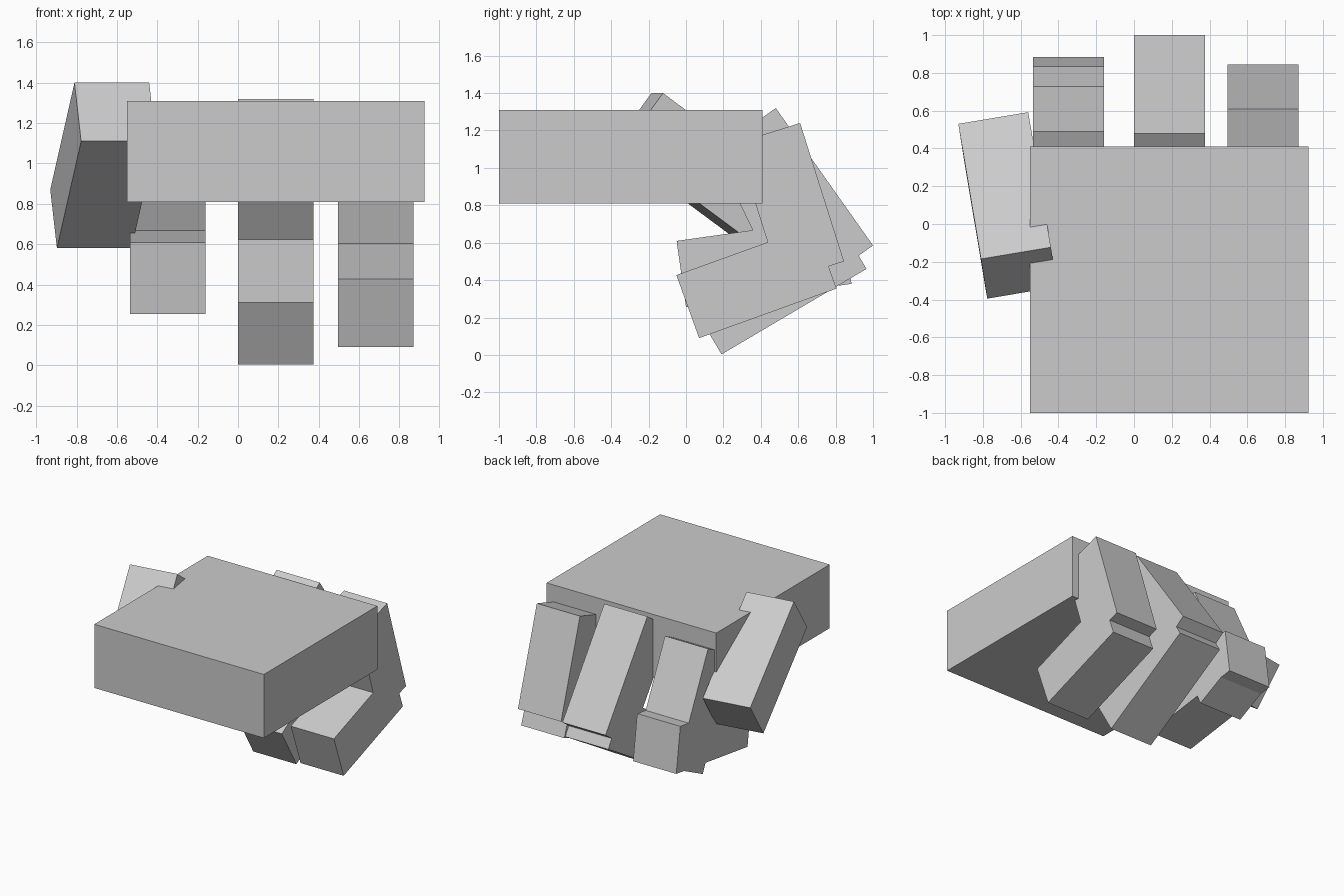
import bpy, bmesh
from mathutils import Vector

if "Cube" in bpy.data.objects:
    bpy.data.objects.remove(bpy.data.objects["Cube"])

THICK = 0.358   # finger thickness
WIDTH = 0.375   # finger width


def block(name, corner, a, b, c):
    """Box spanned by three edge vectors from one corner."""
    corner, a, b, c = map(Vector, (corner, a, b, c))
    bm = bmesh.new()
    bmesh.ops.create_cube(bm, size=1)
    for v in bm.verts:
        s = v.co + Vector((0.5, 0.5, 0.5))
        v.co = corner + a * s.x + b * s.y + c * s.z
    bmesh.ops.recalc_face_normals(bm, faces=bm.faces[:])
    me = bpy.data.meshes.new(name)
    bm.to_mesh(me)
    bm.free()
    ob = bpy.data.objects.new(name, me)
    bpy.context.collection.objects.link(ob)


def segment(name, x, start, end):
    """Finger segment whose outer edge runs start -> end in (y, z); body lies to its right."""
    s, e = Vector((0, *start)), Vector((0, *end))
    d = e - s
    inward = Vector((0, d.z, -d.y)).normalized() * THICK
    block(name, (x, s.y, s.z), d, inward, (WIDTH, 0, 0))


# Palm
block("palm", (-0.55, -1, 0.81), (1.475, 0, 0), (0, 1.41, 0), (0, 0, 0.5))

# Curled fingers: x, upper segment outer edge, lower segment outer edge
fingers = {
    "right_finger": (0.495, (0.61, 1.24), (0.845, 0.50), (0.805, 0.355), (0.07, 0.09)),
    "middle_finger": (0.0, (0.48, 1.32), (1.0, 0.585), (0.965, 0.46), (0.19, 0.003)),
    "left_finger": (-0.535, (0.49, 1.213), (0.879, 0.41), (0.885, 0.38), (0.0, 0.255)),
}
for name, (x, top, knuckle, bend, tip) in fingers.items():
    segment(name + "_upper", x, top, knuckle)
    segment(name + "_lower", x, bend, tip)

# Thumb, tilted down and turned slightly outwards
block("thumb", (-0.81, -0.185, 1.40), (-0.12, 0.715, -0.53), (0.033, -0.21, -0.29), (0.37, 0.062, 0))
